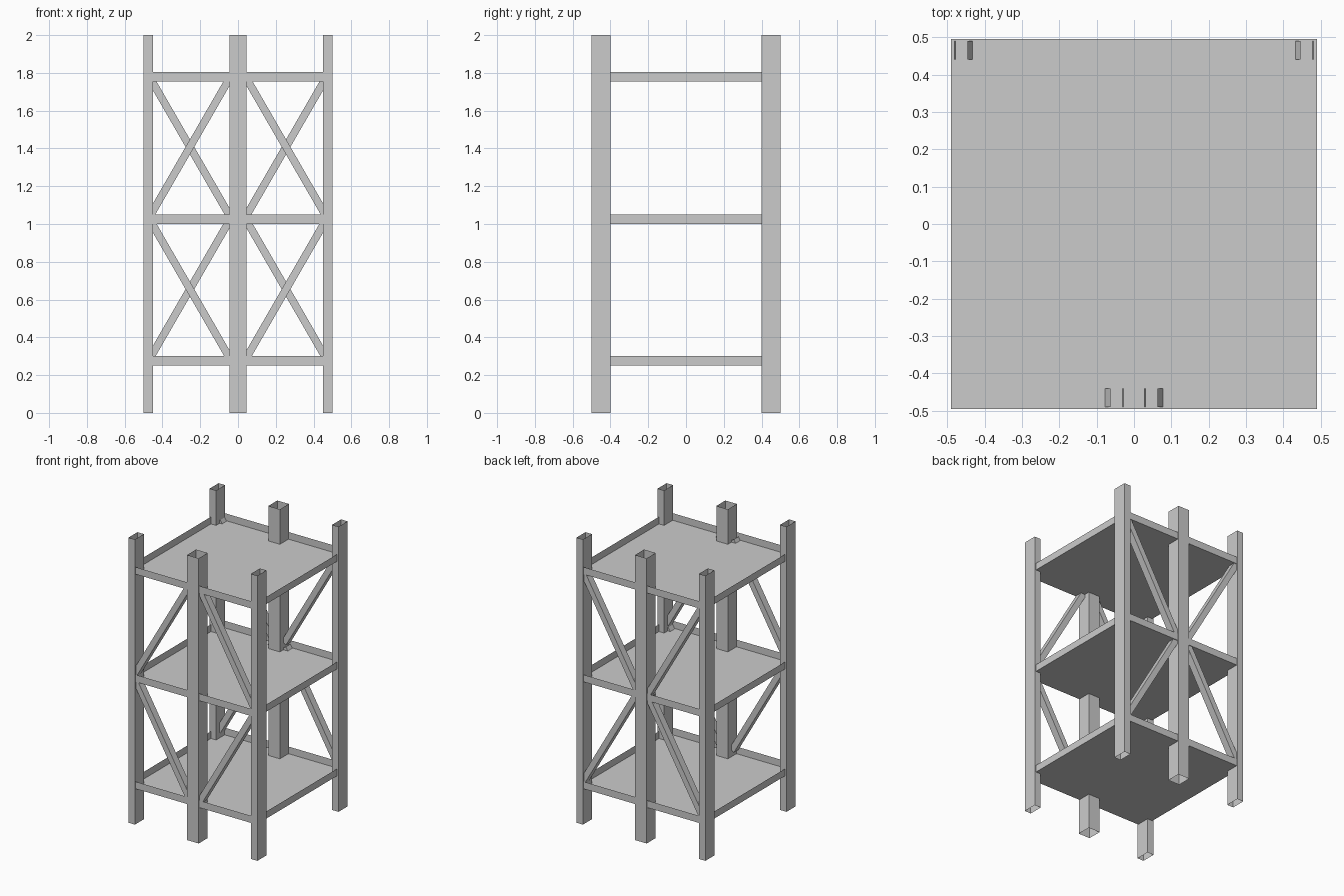
import bpy, bmesh, math
from mathutils import Matrix, Vector

if "Cube" in bpy.data.objects:
    bpy.data.objects.remove(bpy.data.objects["Cube"])


def open_box(name, center, size, tilt=0.0, open_bottom=True):
    """Thin-walled box without a top (and optionally without a bottom), tilted about y."""
    bm = bmesh.new()
    bmesh.ops.create_cube(bm, size=1.0)
    bm.normal_update()
    caps = [f for f in bm.faces
            if f.normal.z > 0.5 or (open_bottom and f.normal.z < -0.5)]
    bmesh.ops.delete(bm, geom=caps, context='FACES_ONLY')
    bmesh.ops.transform(
        bm, verts=bm.verts,
        matrix=Matrix.Translation(Vector(center))
        @ Matrix.Rotation(tilt, 4, 'Y')
        @ Matrix.Diagonal((*size, 1.0)))
    mesh = bpy.data.meshes.new(name)
    bm.to_mesh(mesh)
    bm.free()
    obj = bpy.data.objects.new(name, mesh)
    bpy.context.collection.objects.link(obj)
    return obj


for side, sy in (("front", -1), ("back", 1)):
    # Upright hollow posts: two narrow corner posts and a wide middle one
    open_box(f"{side}_middle_post", (0, sy * 0.45, 1), (0.09, 0.1, 2))
    for hand, sx in (("left", -1), ("right", 1)):
        open_box(f"{side}_{hand}_post", (sx * 0.475, sy * 0.45, 1), (0.05, 0.1, 2))

        # Diagonal braces: front rises to the middle in the upper bay and
        # falls to the middle in the lower bay; the back is the opposite
        for level, z, sl in (("lower", 0.655, 1), ("upper", 1.408, -1)):
            open_box(f"{side}_{hand}_{level}_brace",
                     (sx * 0.2545, sy * 0.465, z), (0.04, 0.05, 0.834),
                     tilt=-sx * sy * sl * math.radians(30))

# Shelves: shallow trays with a flat floor and a raised rim
for level, z in (("lower", 0.25), ("middle", 1.0), ("upper", 1.755)):
    open_box(f"{level}_shelf", (0, 0, z + 0.025), (0.98, 0.99, 0.05),
             open_bottom=False)
